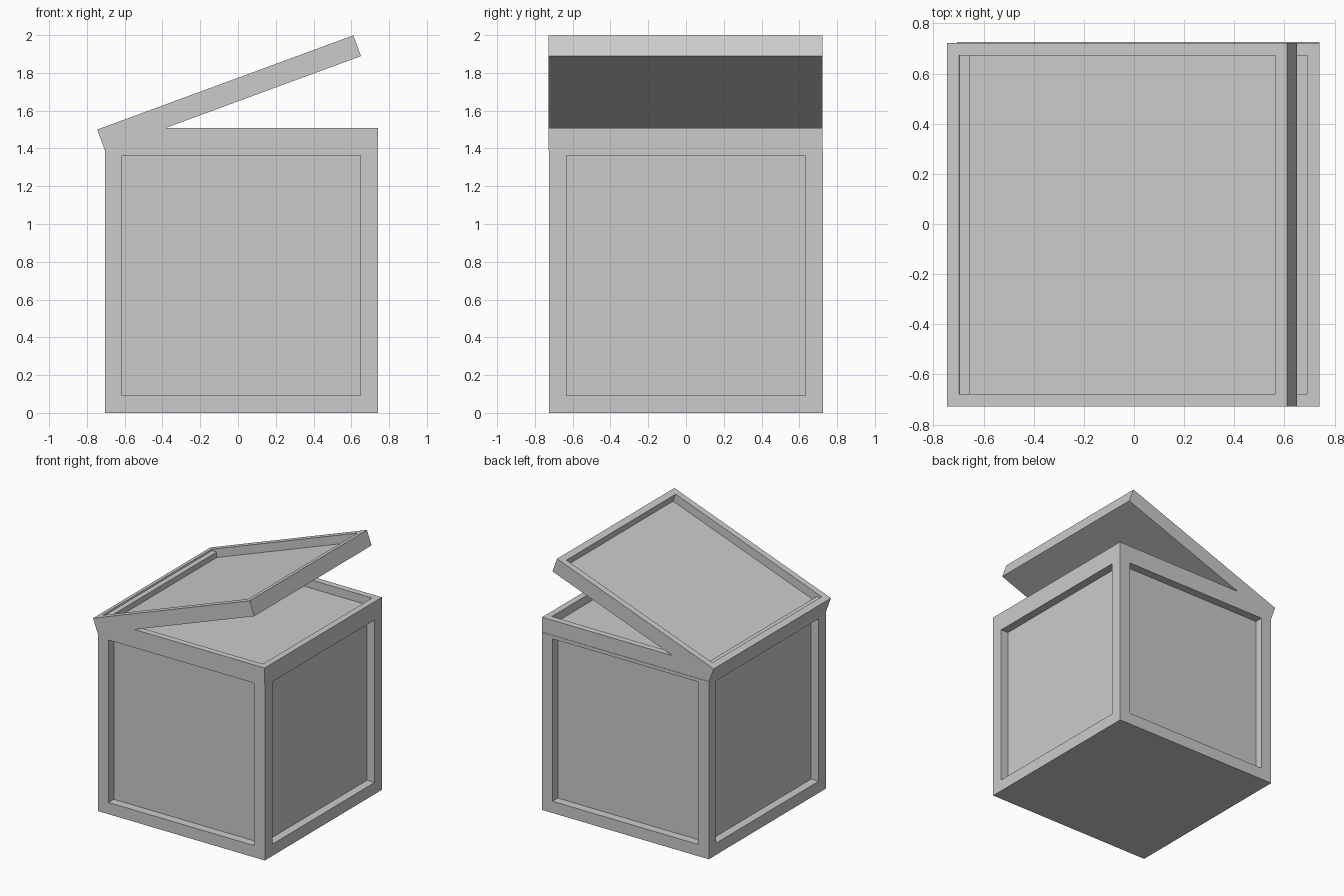
import bpy, bmesh
from math import radians
from mathutils import Matrix, Vector

if "Cube" in bpy.data.objects:
    bpy.data.objects.remove(bpy.data.objects["Cube"])

DEPTH = 0.065
BOX_W, BOX_D, BOX_H = 1.445, 1.45, 1.39
LID_T = 0.117
LEFT = -0.705


def panelled_box(name, lo, hi, is_panel, border, raise_top=0.0, matrix=None):
    """Box whose selected faces carry a square-walled recessed panel."""
    lo, hi = Vector(lo), Vector(hi)
    bm = bmesh.new()
    bmesh.ops.create_cube(bm, size=1)
    for v in bm.verts:
        v.co = Vector((lo[i] + (v.co[i] + 0.5) * (hi[i] - lo[i]) for i in range(3)))
    bm.normal_update()
    panels = [f for f in bm.faces if is_panel(f.normal)]
    mid = (lo.z + hi.z) / 2
    bmesh.ops.inset_individual(bm, faces=panels, thickness=border)
    for f in panels:
        for v in f.verts:
            if v.co.z > mid:
                v.co.z += raise_top
    # push each panel inward with straight walls
    for f in panels:
        n = f.normal.copy()
        new = bmesh.ops.extrude_discrete_faces(bm, faces=[f])["faces"][0]
        bmesh.ops.translate(bm, verts=new.verts[:], vec=-n * DEPTH)
    bmesh.ops.recalc_face_normals(bm, faces=bm.faces[:])
    mesh = bpy.data.meshes.new(name)
    bm.to_mesh(mesh)
    bm.free()
    ob = bpy.data.objects.new(name, mesh)
    bpy.context.collection.objects.link(ob)
    if matrix:
        ob.matrix_world = matrix
    return ob


# Crate body: four side panels, narrower frame along the top edge
panelled_box("crate_body",
             (LEFT, -BOX_D / 2, 0), (LEFT + BOX_W, BOX_D / 2, BOX_H),
             lambda n: abs(n.z) < 0.5, 0.13, raise_top=0.065)

# Lids are modelled from the hinge corner; one lies closed, one is raised
for name, angle in (("closed_lid", 0), ("open_lid", -20.2)):
    place = Matrix.Translation((LEFT, -0.003, BOX_H)) @ Matrix.Rotation(radians(angle), 4, 'Y')
    panelled_box(name, (0, -BOX_D / 2, 0), (BOX_W, BOX_D / 2, LID_T),
                 lambda n: n.z > 0.5, 0.07, matrix=place)
